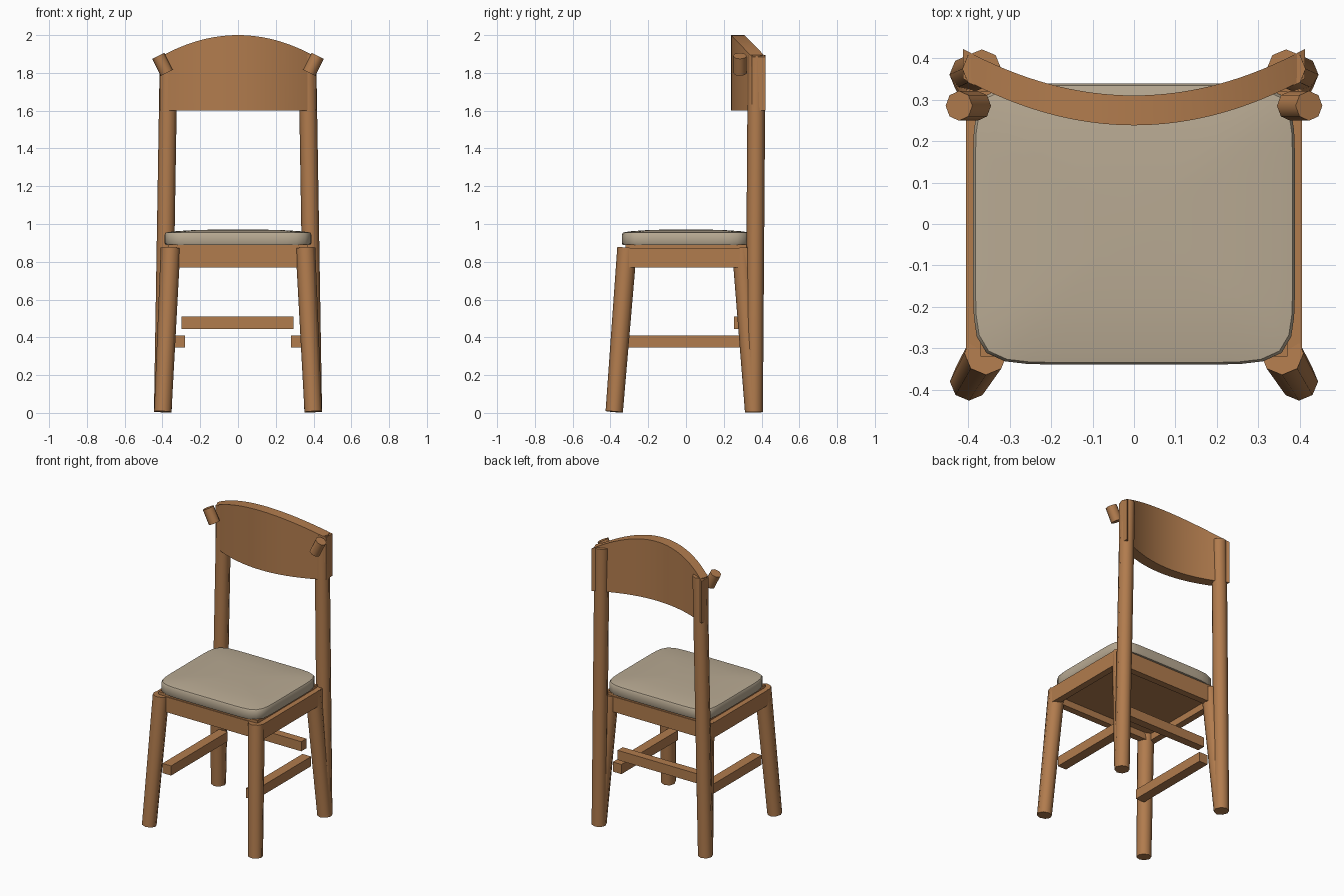
import bpy, bmesh, math
from mathutils import Vector

if "Cube" in bpy.data.objects:
    bpy.data.objects.remove(bpy.data.objects["Cube"])


def make_mat(name, rgb):
    m = bpy.data.materials.new(name)
    m.diffuse_color = (*rgb, 1)
    m.use_nodes = True
    m.node_tree.nodes["Principled BSDF"].inputs["Base Color"].default_value = m.diffuse_color
    return m


WOOD = make_mat("warm wood", (0.44, 0.20, 0.075))
FABRIC = make_mat("beige fabric", (0.48, 0.40, 0.29))


def finish(bm, name, mat, smooth=None):
    bmesh.ops.recalc_face_normals(bm, faces=bm.faces)
    me = bpy.data.meshes.new(name)
    bm.to_mesh(me)
    bm.free()
    ob = bpy.data.objects.new(name, me)
    bpy.context.collection.objects.link(ob)
    me.materials.append(mat)
    if smooth:
        bpy.ops.object.select_all(action='DESELECT')
        bpy.context.view_layer.objects.active = ob
        ob.select_set(True)
        bpy.ops.object.shade_smooth_by_angle(angle=math.radians(smooth))
    return ob


def rod(name, a, b, r1, r2):
    """Tapered eight-sided rod from a to b."""
    a, b = Vector(a), Vector(b)
    d = b - a
    bm = bmesh.new()
    bmesh.ops.create_cone(bm, cap_ends=True, segments=8, radius1=r1, radius2=r2, depth=d.length)
    bmesh.ops.rotate(bm, verts=bm.verts, matrix=Vector((0, 0, 1)).rotation_difference(d).to_matrix())
    # lift the rod into place
    bmesh.ops.translate(bm, verts=bm.verts, vec=(a + b) / 2)
    return finish(bm, name, WOOD, 50)


def box(name, x0, x1, y0, y1, z0, z1):
    bm = bmesh.new()
    bmesh.ops.create_cube(bm, size=1)
    for v in bm.verts:
        v.co = (x0 if v.co.x < 0 else x1, y0 if v.co.y < 0 else y1, z0 if v.co.z < 0 else z1)
    return finish(bm, name, WOOD)


for s, side in ((-1, "left"), (1, "right")):
    # legs and tall back posts
    rod(f"front_leg_{side}", (s * .398, -.38, .006), (s * .357, -.312, .873), .046, .052)
    rod(f"back_leg_{side}", (s * .398, .358, .006), (s * .357, .295, .873), .046, .052)
    rod(f"back_post_{side}", (s * .398, .36, .004), (s * .367, .374, 1.895), .047, .047)
    # small pegs on the backrest ends
    rod(f"peg_{side}", (s * .377, .285, 1.8), (s * .422, .285, 1.89), .036, .036)
    # side rails and stretchers
    x0, x1 = sorted((s * .36, s * .405))
    box(f"side_rail_{side}", x0, x1, -.325, .325, .77, .873)
    x0, x1 = sorted((s * .28, s * .345))
    box(f"side_stretcher_{side}", x0, x1, -.315, .29, .345, .41)

# front and back rails, rear stretcher, seat panel
box("front_rail", -.36, .36, -.325, -.28, .77, .873)
box("back_rail", -.36, .36, .28, .325, .77, .873)
box("rear_stretcher", -.30, .295, .255, .31, .445, .51)
box("seat_panel", -.37, .37, -.32, .32, .815, .892)

# cushion: stacked superellipse rings with a domed top
bm = bmesh.new()
N, P = 64, 8
rings = []
for k, z in ((.985, .888), (1, .898), (1, .945), (.985, .955), (.88, .961), (.6, .968), (.25, .971)):
    ring = []
    for i in range(N):
        t = 2 * math.pi * i / N
        c, s = math.cos(t), math.sin(t)
        r = (abs(c) ** P + abs(s) ** P) ** (-1 / P)
        ring.append(bm.verts.new((.388 * k * r * c, .339 * k * r * s, z)))
    rings.append(ring)
for a, b in zip(rings, rings[1:]):
    for i in range(N):
        j = (i + 1) % N
        bm.faces.new((a[i], a[j], b[j], b[i]))
bm.faces.new(rings[0])
bm.faces.new(rings[-1])
finish(bm, "seat_cushion", FABRIC, 35)

# curved backrest with arched top
bm = bmesh.new()
N = 32
cols = []
for i in range(N + 1):
    u = 2 * i / N - 1
    x, y, z = .412 * u, .238 + .112 * u * u, 2 - .115 * u * u
    cols.append([bm.verts.new(p) for p in
                 ((x, y, 1.6), (x, y + .072, 1.6), (x, y + .072, z), (x, y, z))])
for a, b in zip(cols, cols[1:]):
    for i in range(4):
        j = (i + 1) % 4
        bm.faces.new((a[i], a[j], b[j], b[i]))
bm.faces.new(cols[0])
bm.faces.new(cols[-1])
finish(bm, "backrest", WOOD, 30)
